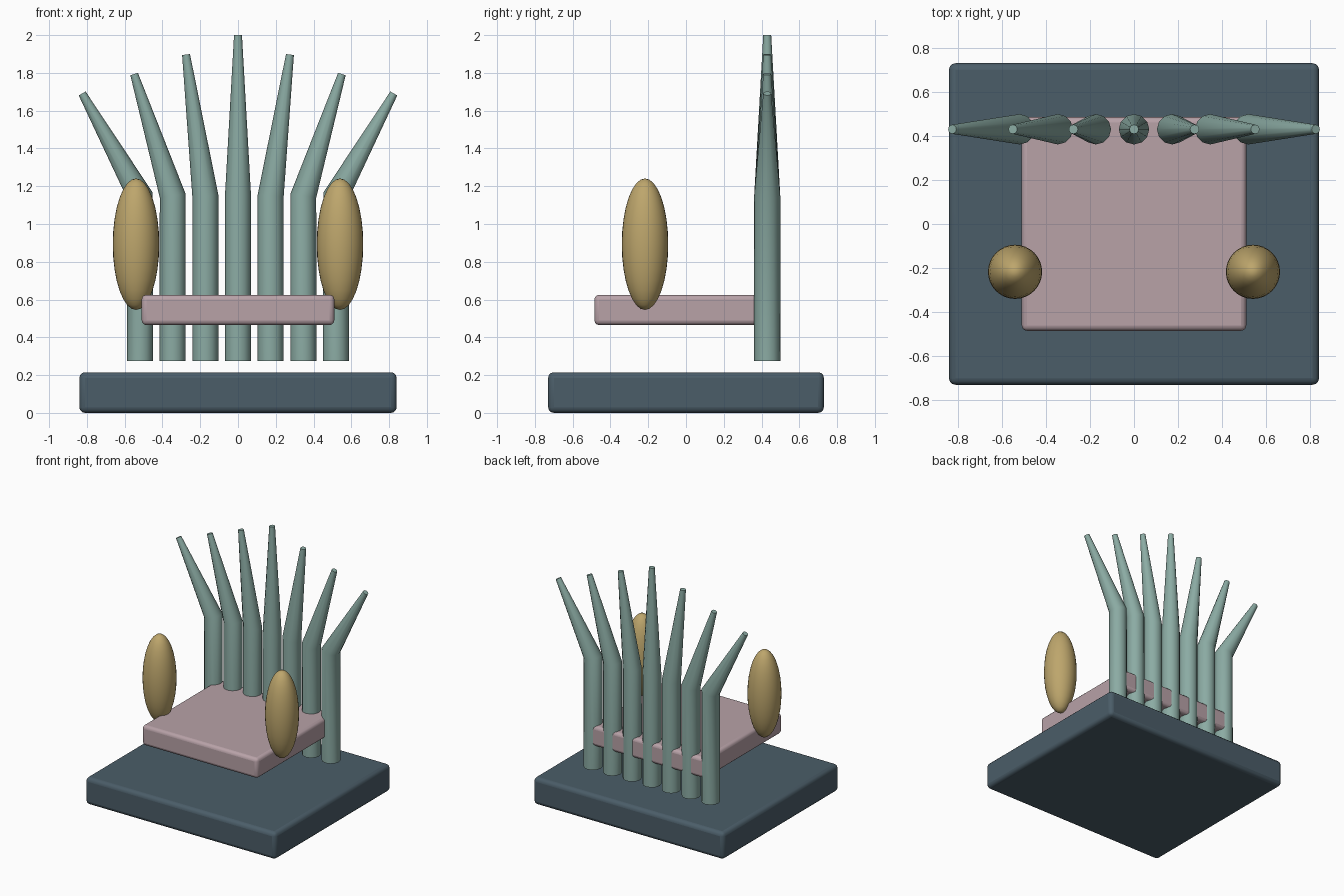
import bpy
import math

cube = bpy.data.objects.get("Cube")
if cube:
    bpy.data.objects.remove(cube, do_unlink=True)


def make_material(name, rgb):
    mat = bpy.data.materials.new(name)
    mat.use_nodes = True
    mat.diffuse_color = (*rgb, 1)
    bsdf = next(n for n in mat.node_tree.nodes if n.type == "BSDF_PRINCIPLED")
    bsdf.inputs["Base Color"].default_value = (*rgb, 1)
    return mat


slate = make_material("slate blue", (0.07, 0.11, 0.14))
rose = make_material("dusty rose", (0.48, 0.36, 0.39))
sage = make_material("sage green", (0.26, 0.41, 0.37))
gold = make_material("old gold", (0.51, 0.38, 0.15))


def rounded_box(name, size, location, bevel, mat):
    bpy.ops.mesh.primitive_cube_add(size=1, location=location)
    obj = bpy.context.object
    obj.name = name
    obj.scale = size
    bpy.ops.object.transform_apply(location=False, rotation=False, scale=True)
    mod = obj.modifiers.new("rounded edges", "BEVEL")
    mod.width = bevel
    mod.segments = 3
    obj.data.materials.append(mat)
    bpy.ops.object.shade_smooth_by_angle(angle=math.radians(35))
    return obj


def pipe(name, points, mat):
    """Round tube through (x, y, z, radius) points."""
    curve = bpy.data.curves.new(name, "CURVE")
    curve.dimensions = "3D"
    curve.bevel_depth = 1
    curve.bevel_resolution = 4
    curve.use_fill_caps = True
    spline = curve.splines.new("POLY")
    spline.points.add(len(points) - 1)
    for p, (x, y, z, r) in zip(spline.points, points):
        p.co = (x, y, z, 1)
        p.radius = r
    spline.use_smooth = True
    curve.materials.append(mat)
    obj = bpy.data.objects.new(name, curve)
    bpy.context.collection.objects.link(obj)
    return obj


# Base slab and floating seat
rounded_box("base", (1.68, 1.46, 0.215), (0, 0, 0.1075), 0.03, slate)
rounded_box("seat", (1.02, 0.97, 0.16), (0, 0, 0.545), 0.025, rose)

# Fan of back pipes, splaying outwards and getting shorter towards the sides
for i in range(-3, 4):
    x = 0.173 * i
    tip_z = 2.0 - 0.103 * abs(i)
    pipe(f"back_pipe_{i + 4}",
         [(x, 0.43, 0.275, 0.069),
          (x, 0.43, 1.15, 0.069),
          (0.275 * i, 0.43, tip_z, 0.021)], sage)

# Egg-shaped arm rests on both sides
for side, sx in (("left", 1), ("right", -1)):
    bpy.ops.mesh.primitive_uv_sphere_add(segments=32, ring_count=16, radius=1,
                                         location=(0.54 * sx, -0.217, 0.893))
    arm = bpy.context.object
    arm.name = f"{side}_arm_rest"
    arm.scale = (0.123, 0.123, 0.348)
    bpy.ops.object.transform_apply(location=False, rotation=False, scale=True)
    arm.data.materials.append(gold)
    bpy.ops.object.shade_smooth()
